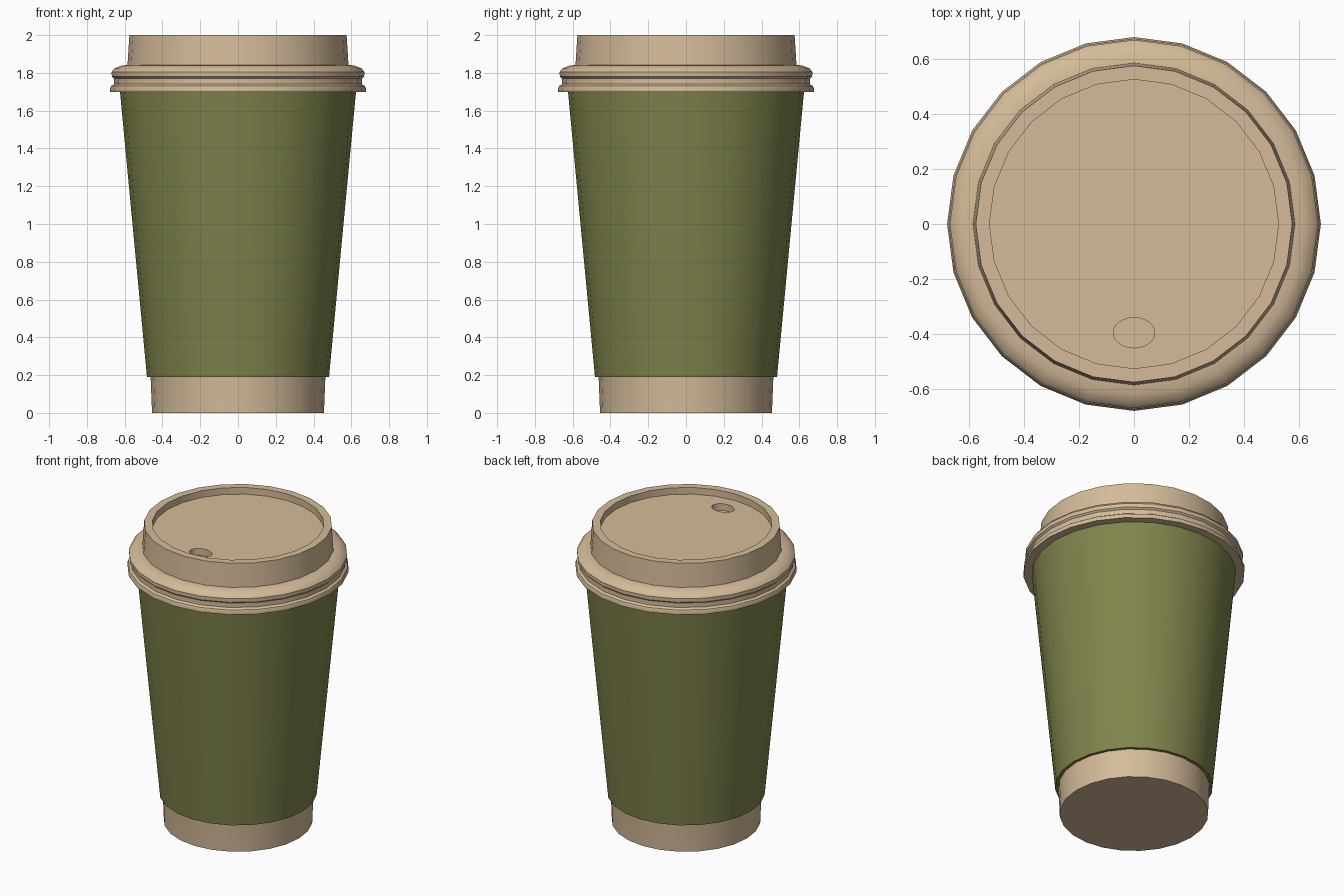
import bpy, bmesh, math

if "Cube" in bpy.data.objects:
    bpy.data.objects.remove(bpy.data.objects["Cube"])

N = 24


def material(name, rgb):
    m = bpy.data.materials.new(name)
    m.diffuse_color = (*rgb, 1)
    m.use_nodes = True
    m.node_tree.nodes["Principled BSDF"].inputs["Base Color"].default_value = m.diffuse_color
    return m


tan = material("tan card", (0.66, 0.50, 0.32))
green = material("olive green", (0.216, 0.231, 0.072))


def ring(bm, rx, ry, z, cy=0.0):
    return [bm.verts.new((rx * math.cos(2 * math.pi * i / N),
                          cy + ry * math.sin(2 * math.pi * i / N), z)) for i in range(N)]


def bridge(bm, a, b):
    for i in range(N):
        j = (i + 1) % N
        bm.faces.new((a[i], a[j], b[j], b[i]))


def finish(bm, name, mat):
    me = bpy.data.meshes.new(name)
    bm.to_mesh(me)
    bm.free()
    me.materials.append(mat)
    ob = bpy.data.objects.new(name, me)
    bpy.context.collection.objects.link(ob)
    bpy.ops.object.select_all(action='DESELECT')
    ob.select_set(True)
    bpy.context.view_layer.objects.active = ob
    bpy.ops.object.shade_smooth_by_angle(angle=math.radians(32))


def lathe(bm, profile):
    rings = [ring(bm, r, r, z) for r, z in profile]
    for a, b in zip(rings, rings[1:]):
        bridge(bm, a, b)
    return rings


# Paper cup with flat base
bm = bmesh.new()
rings = lathe(bm, [(0.455, 0), (0.463, 0.2), (0.60, 1.71)])
bm.faces.new(rings[0][::-1])
finish(bm, "cup", tan)

# Tapered sleeve
bm = bmesh.new()
lathe(bm, [(0.46, 0.19), (0.482, 0.19), (0.625, 1.703)])
finish(bm, "sleeve", green)

# Lid: snap bead, groove, shoulder, raised wall and rim
bm = bmesh.new()
rings = lathe(bm, [(0.60, 1.70), (0.677, 1.70), (0.679, 1.712), (0.672, 1.73),
                   (0.657, 1.74), (0.657, 1.77), (0.668, 1.78), (0.669, 1.805),
                   (0.655, 1.823), (0.62, 1.838), (0.585, 1.842),
                   (0.575, 2.0), (0.525, 2.0), (0.525, 1.955)])
# Sunken top with an oval sip hole near the front
floor = rings[-1]
lip = ring(bm, 0.075, 0.055, 1.955, -0.395)
pit = ring(bm, 0.075, 0.055, 1.91, -0.395)
bridge(bm, floor, lip)
bridge(bm, lip, pit)
bm.faces.new(pit)
finish(bm, "lid", tan)
